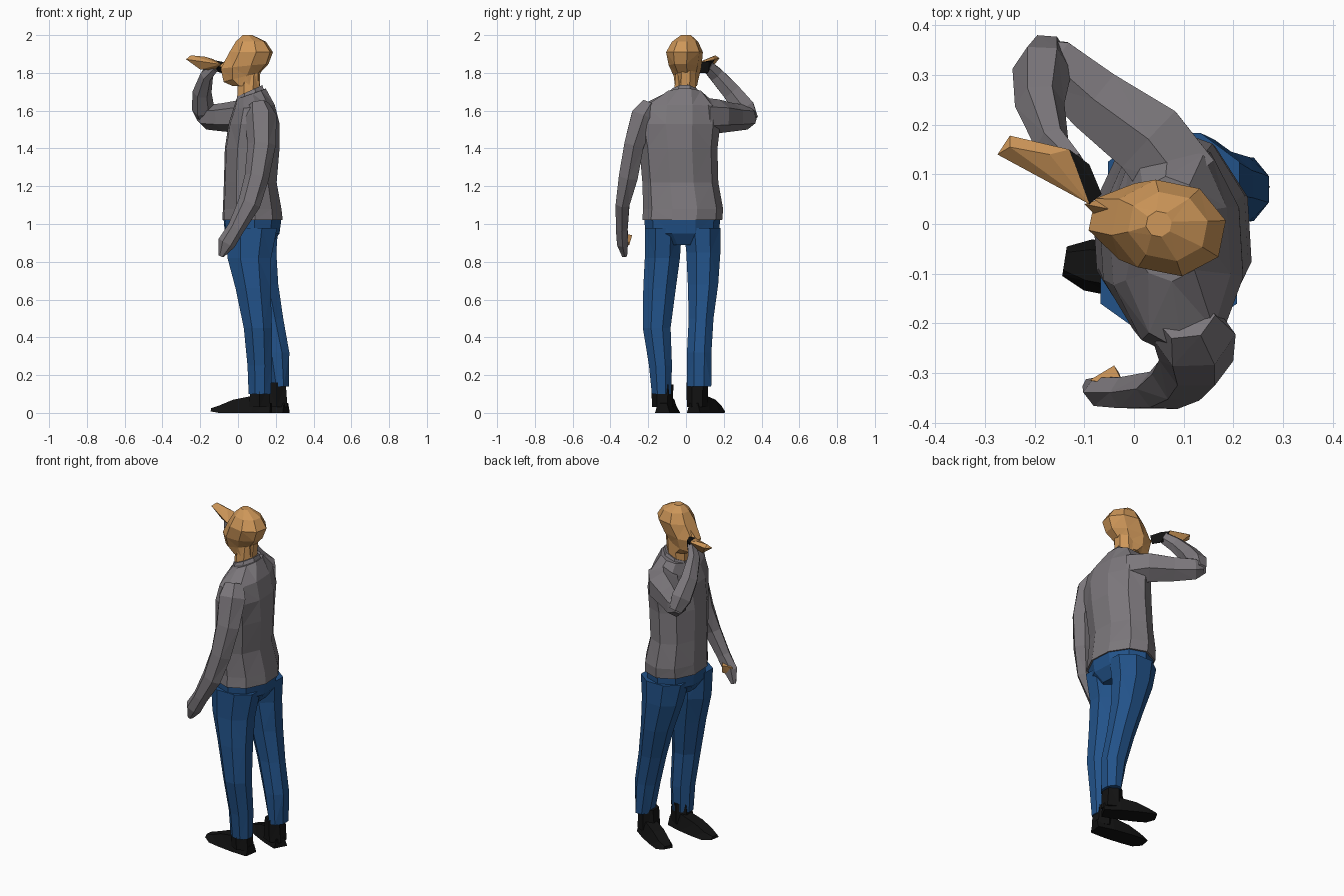
import bpy, bmesh, math
from mathutils import Vector


def material(name, rgb):
    m = bpy.data.materials.new(name)
    m.diffuse_color = (*rgb, 1)
    return m


SKIN = material("skin", (0.62, 0.31, 0.10))
GREY = material("shirt grey", (0.20, 0.185, 0.20))
BLUE = material("trouser blue", (0.016, 0.085, 0.25))
BLACK = material("black", (0.006, 0.006, 0.006))


def finish(bm, name, mat):
    bmesh.ops.recalc_face_normals(bm, faces=bm.faces)
    me = bpy.data.meshes.new(name)
    bm.to_mesh(me)
    bm.free()
    me.materials.append(mat)
    ob = bpy.data.objects.new(name, me)
    bpy.context.collection.objects.link(ob)
    return ob


def skin_rings(name, mat, rings):
    """Bridge equal-sized rings of points and cap both ends."""
    bm = bmesh.new()
    vs = [[bm.verts.new(p) for p in r] for r in rings]
    n = len(vs[0])
    for a, b in zip(vs, vs[1:]):
        for i in range(n):
            j = (i + 1) % n
            bm.faces.new((a[i], a[j], b[j], b[i]))
    bm.faces.new(vs[0])
    bm.faces.new(vs[-1])
    bmesh.ops.triangulate(bm, faces=[f for f in bm.faces if len(f.verts) == 4])
    return finish(bm, name, mat)


def loft(name, mat, rows, n=8, yaw=0.0):
    """Level rings: centre x, y, z, half depth, half width, slope in x."""
    rings = []
    for cx, cy, cz, rx, ry, s in rows:
        ring = []
        for k in range(n):
            a = 2 * math.pi * (k + 0.5) / n
            c, d = math.cos(a) * 1.06 * rx, math.sin(a) * 1.06 * ry
            ring.append((cx + c * math.cos(yaw) - d * math.sin(yaw),
                         cy + c * math.sin(yaw) + d * math.cos(yaw), cz + s * c))
        rings.append(ring)
    return skin_rings(name, mat, rings)


def tube(name, mat, rows, ref, n=6):
    """Rings square to a path: x, y, z, radius along ref, radius across."""
    pts = [Vector(r[:3]) for r in rows]
    ref = Vector(ref)
    rings = []
    for i, p in enumerate(pts):
        t = (pts[min(i + 1, len(pts) - 1)] - pts[max(i - 1, 0)]).normalized()
        u = (ref - t * ref.dot(t)).normalized()
        v = t.cross(u)
        rings.append([p + u * rows[i][3] * math.cos(k * math.tau / n)
                      + v * rows[i][4] * math.sin(k * math.tau / n) for k in range(n)])
    return skin_rings(name, mat, rings)


def hull(name, mat, pts):
    bm = bmesh.new()
    for p in pts:
        bm.verts.new(p)
    bmesh.ops.convex_hull(bm, input=bm.verts[:])
    return finish(bm, name, mat)


# Head with the face turned slightly towards the raised hand
loft("head", SKIN, [
    (0.045, 0.0, 1.73, 0.07, 0.055, 0),
    (0.02, 0.0, 1.775, 0.095, 0.06, 0.25),
    (0.035, -0.005, 1.835, 0.125, 0.08, 0.1),
    (0.07, -0.008, 1.91, 0.112, 0.092, 0),
    (0.068, -0.005, 1.965, 0.078, 0.066, 0),
    (0.05, 0.0, 2.0, 0.025, 0.025, 0)], yaw=-0.2)
hull("nose", SKIN, [(-0.1, 0.04, 1.835), (-0.07, 0.01, 1.825), (-0.07, 0.05, 1.825),
                    (-0.05, 0.03, 1.88), (-0.05, 0.03, 1.82)])
loft("neck", SKIN, [
    (0.05, -0.01, 1.62, 0.06, 0.06, 0.3),
    (0.055, -0.005, 1.70, 0.06, 0.058, 0.3),
    (0.06, 0.0, 1.80, 0.06, 0.055, 0.2)])

# Shirt body and standing collar
loft("shirt", GREY, [
    (0.077, -0.02, 1.02, 0.155, 0.2, 0.0),
    (0.075, -0.015, 1.08, 0.15, 0.2, 0),
    (0.065, -0.03, 1.22, 0.135, 0.19, 0),
    (0.075, -0.04, 1.40, 0.14, 0.195, 0),
    (0.085, -0.045, 1.53, 0.13, 0.215, 0),
    (0.085, -0.04, 1.62, 0.105, 0.205, 0.1),
    (0.07, -0.01, 1.69, 0.075, 0.10, 0.35)], n=10, yaw=0.06)
loft("collar", GREY, [
    (0.065, -0.01, 1.66, 0.08, 0.09, 0.4),
    (0.062, -0.008, 1.705, 0.068, 0.068, 0.45)])

# Raised arm, bent at the elbow
tube("raised_upper_arm", GREY, [
    (0.10, 0.08, 1.57, 0.1, 0.09),
    (0.03, 0.17, 1.57, 0.09, 0.09),
    (-0.08, 0.25, 1.565, 0.075, 0.075),
    (-0.165, 0.325, 1.565, 0.065, 0.06),
    (-0.2, 0.345, 1.57, 0.035, 0.035)], (0, 0, 1))
tube("raised_forearm", GREY, [
    (-0.175, 0.35, 1.55, 0.04, 0.04),
    (-0.185, 0.31, 1.61, 0.06, 0.065),
    (-0.19, 0.24, 1.70, 0.05, 0.055),
    (-0.165, 0.16, 1.79, 0.035, 0.045),
    (-0.12, 0.115, 1.835, 0.025, 0.035)], (1, 0, 0))
hull("raised_hand", SKIN, [
    (-0.275, 0.14, 1.872), (-0.25, 0.178, 1.878), (-0.25, 0.155, 1.893),
    (-0.2, 0.13, 1.818), (-0.13, 0.15, 1.872), (-0.09, 0.04, 1.845),
    (-0.125, 0.1, 1.815), (-0.17, 0.14, 1.885)])
hull("held_device", BLACK, [
    (-0.13, 0.15, 1.868), (-0.09, 0.12, 1.86), (-0.065, 0.06, 1.855),
    (-0.09, 0.04, 1.845), (-0.09, 0.115, 1.80), (-0.07, 0.07, 1.80),
    (-0.12, 0.12, 1.81)])

# Hanging arm
tube("hanging_arm", GREY, [
    (0.105, -0.19, 1.63, 0.06, 0.05),
    (0.12, -0.225, 1.57, 0.085, 0.075),
    (0.125, -0.275, 1.42, 0.075, 0.06),
    (0.1, -0.305, 1.25, 0.065, 0.058),
    (0.06, -0.335, 1.11, 0.06, 0.042),
    (-0.01, -0.34, 0.98, 0.045, 0.036),
    (-0.06, -0.337, 0.90, 0.048, 0.033),
    (-0.09, -0.325, 0.83, 0.015, 0.015)], (1, 0, 0))
hull("hanging_hand", SKIN, [
    (-0.09, -0.315, 0.93), (-0.04, -0.285, 0.94), (-0.03, -0.3, 0.89),
    (-0.07, -0.32, 0.88), (-0.02, -0.325, 0.95)])

# Trousers
loft("trouser_seat", BLUE, [
    (0.075, -0.02, 0.89, 0.1, 0.10, 0),
    (0.075, -0.02, 0.95, 0.14, 0.185, 0),
    (0.077, -0.02, 1.04, 0.15, 0.19, 0)], n=10, yaw=0.06)
loft("left_leg", BLUE, [
    (0.115, -0.13, 0.1, 0.06, 0.052, 0),
    (0.115, -0.135, 0.25, 0.066, 0.062, 0),
    (0.105, -0.155, 0.45, 0.076, 0.075, 0),
    (0.08, -0.14, 0.66, 0.095, 0.088, 0),
    (0.06, -0.125, 0.82, 0.118, 0.095, 0),
    (0.07, -0.12, 0.98, 0.14, 0.10, 0)])
loft("right_leg", BLUE, [
    (0.222, 0.07, 0.14, 0.048, 0.065, 0),
    (0.205, 0.07, 0.32, 0.068, 0.066, 0),
    (0.165, 0.08, 0.5, 0.076, 0.067, 0),
    (0.125, 0.09, 0.68, 0.09, 0.082, 0),
    (0.09, 0.092, 0.85, 0.115, 0.092, 0),
    (0.08, 0.085, 0.98, 0.135, 0.10, 0)])


# Shoes: local profile (along foot, half width, bottom, top), then turned
def shoe(name, heel, toe, ankle):
    h, t = Vector((*heel, 0)), Vector((*toe, 0))
    d = t - h
    side = Vector((-d.y, d.x, 0)).normalized()
    stations = [(0.0, 0.04, 0.0, 0.05), (0.3, 0.052, 0.0, 0.09),
                (0.62, 0.055, 0.0, 0.07), (0.85, 0.052, 0.0, 0.04), (1.0, 0.03, 0.008, 0.025)]
    rings = []
    for f, w, lo, hi in stations:
        c = h + d * f
        rings.append([c + side * w + Vector((0, 0, lo)), c - side * w + Vector((0, 0, lo)),
                      c - side * w * 0.6 + Vector((0, 0, hi)),
                      c + side * w * 0.6 + Vector((0, 0, hi))])
    skin_rings(name, BLACK, rings)
    ax, ay, az = ankle
    loft(name + "_ankle", BLACK, [(ax, ay, 0.03, 0.062, 0.052, 0),
                                  (ax, ay, az, 0.052, 0.055, 0)], n=6)


shoe("left_shoe", (0.175, -0.125), (-0.14, -0.075), (0.115, -0.125, 0.15))
shoe("right_shoe", (0.255, 0.04), (-0.005, 0.18), (0.205, 0.06, 0.16))
